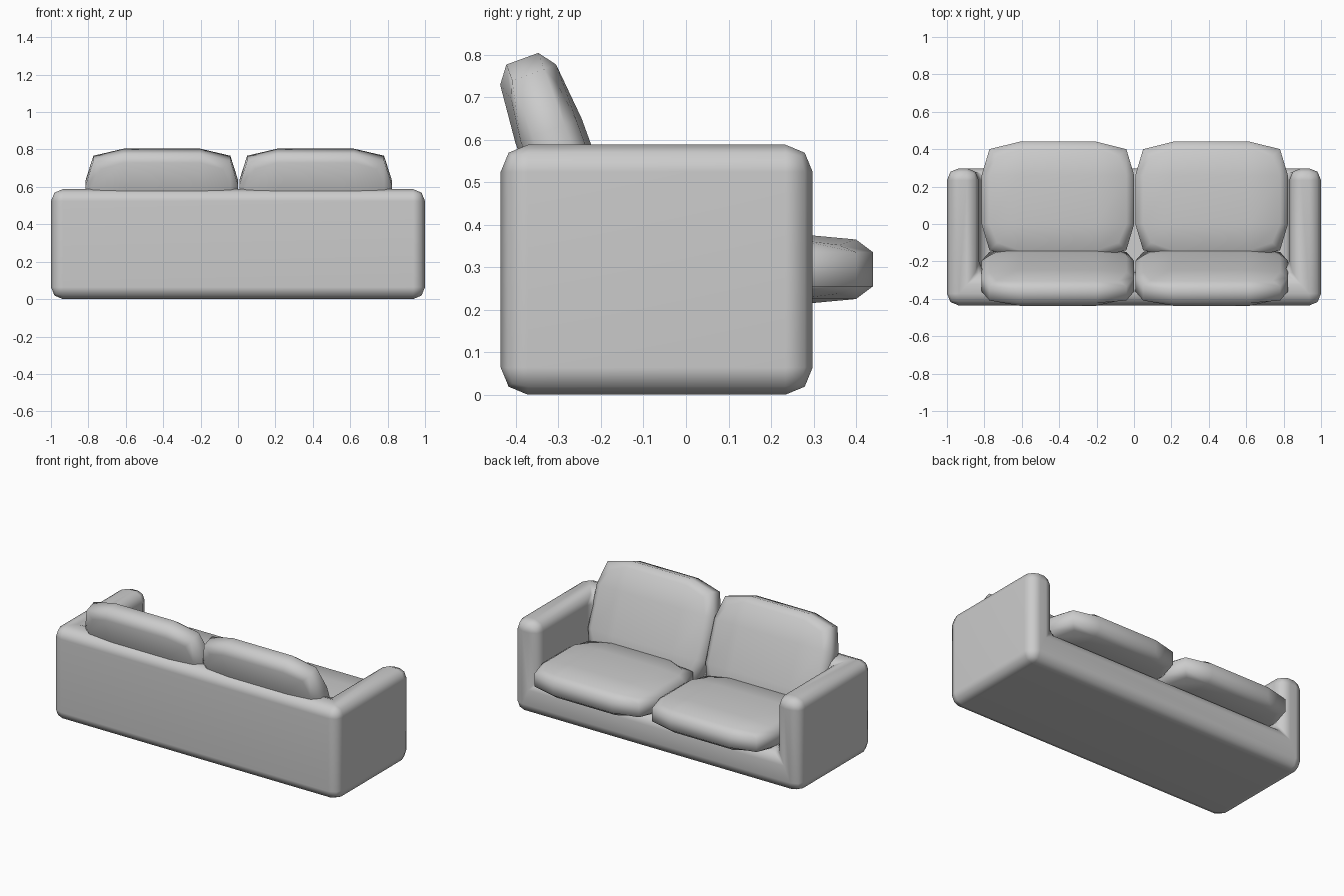
import bpy, bmesh
from math import radians
from mathutils import Vector

if "Cube" in bpy.data.objects:
    bpy.data.objects.remove(bpy.data.objects["Cube"])


def box(name, lo, hi):
    lo, hi = Vector(lo), Vector(hi)
    bpy.ops.mesh.primitive_cube_add(size=1, location=(lo + hi) / 2)
    ob = bpy.context.object
    ob.name = name
    ob.scale = hi - lo
    bpy.ops.object.transform_apply(location=True, rotation=True, scale=True)
    return ob


def smooth(ob):
    for p in ob.data.polygons:
        p.use_smooth = True


# Sofa body: solid block with the seating bay cut out, then rounded
body = box("sofa_body", (-1, -0.436, 0), (1, 0.298, 0.588))
cutter = box("bay_cutter", (-0.83, -0.26, 0.225), (0.83, 0.6, 0.9))
cut = body.modifiers.new("bay", 'BOOLEAN')
cut.operation = 'DIFFERENCE'
cut.solver = 'EXACT'
cut.object = cutter
bpy.context.view_layer.objects.active = body
bpy.ops.object.modifier_apply(modifier=cut.name)
bpy.data.objects.remove(cutter)
bev = body.modifiers.new("rounding", 'BEVEL')
bev.width = 0.064
bev.segments = 2
bev.limit_method = 'ANGLE'
smooth(body)
body.modifiers.new("flat_shading_on_panels", 'WEIGHTED_NORMAL')

# Cushion: 3x3x3 block whose edges and corners are pulled in
OUTER = (0.408, 0.31, 0.083)
INNER = (0.205, 0.13, 0.04)
PULL = (0.042, 0.04, 0.013)


def cushion(name, loc, tilt):
    bm = bmesh.new()
    bmesh.ops.create_cube(bm, size=2)
    bmesh.ops.subdivide_edges(bm, edges=bm.edges[:], cuts=2, use_grid_fill=True)
    for v in bm.verts:
        n = sum(abs(c) > 0.9 for c in v.co)
        for i in range(3):
            c = v.co[i]
            size = OUTER[i] - PULL[i] * (n - 1) if abs(c) > 0.9 else INNER[i]
            v.co[i] = size if c > 0 else -size
    me = bpy.data.meshes.new(name)
    bm.to_mesh(me)
    bm.free()
    ob = bpy.data.objects.new(name, me)
    bpy.context.collection.objects.link(ob)
    ob.location = loc
    ob.rotation_euler.x = tilt
    smooth(ob)


# Two seat cushions and two leaning back cushions
for side, x in (("left", -0.407), ("right", 0.415)):
    cushion("seat_cushion_" + side, (x, 0.13, 0.295), 0)
    cushion("back_cushion_" + side, (x, -0.279, 0.499), radians(110))
